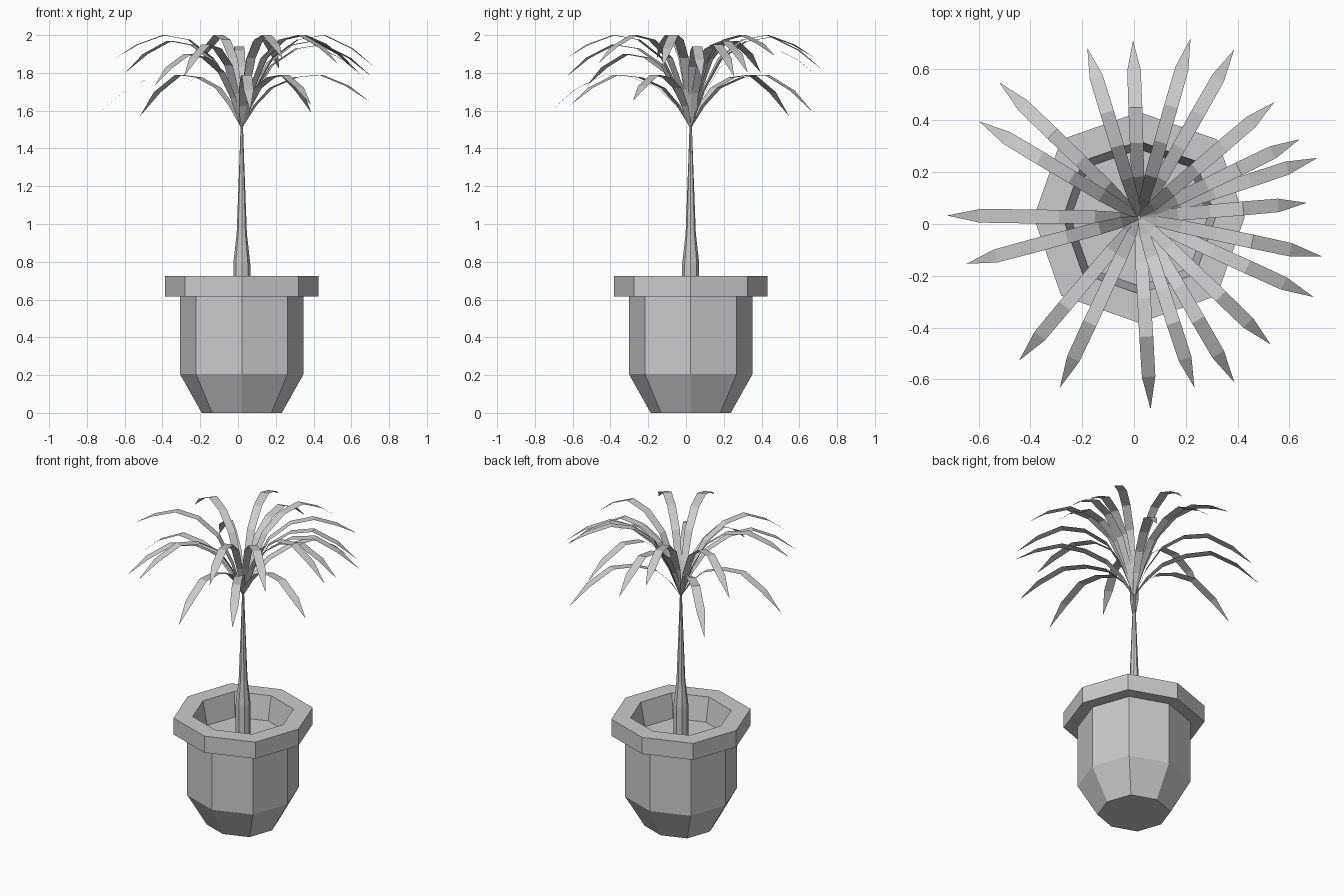
import bpy, bmesh, math
from mathutils import Vector

cube = bpy.data.objects.get("Cube")
if cube:
    bpy.data.objects.remove(cube)

CENTRE = Vector((0.02, 0.025, 0))

grey = bpy.data.materials.new("plain_grey")
grey.use_nodes = True
colour = (0.6, 0.6, 0.6, 1)
grey.diffuse_color = colour
grey.node_tree.nodes["Principled BSDF"].inputs["Base Color"].default_value = colour


def finish(name, bm):
    mesh = bpy.data.meshes.new(name)
    bm.to_mesh(mesh)
    bm.free()
    mesh.materials.append(grey)
    obj = bpy.data.objects.new(name, mesh)
    obj.location = CENTRE
    bpy.context.collection.objects.link(obj)
    return obj


def lathe(name, profile, diagonal=1.0):
    """Eight-sided turned solid; diagonal scales the corner vertices."""
    bm = bmesh.new()
    rings = []
    for r, z in profile:
        ring = []
        for i in range(8):
            a = i * math.pi / 4
            k = r * (diagonal if i % 2 else 1)
            ring.append(bm.verts.new((k * math.cos(a), k * math.sin(a), z)))
        rings.append(ring)
    for low, high in zip(rings, rings[1:]):
        for i in range(8):
            j = (i + 1) % 8
            bm.faces.new((low[i], low[j], high[j], high[i]))
    bm.faces.new(rings[0][::-1])
    bm.faces.new(rings[-1])
    return finish(name, bm)


# Pot with an overhanging rim and sunken soil, then the tapering trunk
lathe("pot", [(0.212, 0), (0.327, 0.205), (0.327, 0.615), (0.407, 0.615),
              (0.407, 0.725), (0.295, 0.725), (0.264, 0.57)], 1.046)
lathe("trunk", [(0.045, 0.565), (0.045, 0.79), (0.027, 0.95),
                (0.012, 1.35), (0.006, 1.53)])

# Leaf shape: fraction of reach, fraction of rise, fraction of droop, half width
SECTIONS = [(0, 0, 0, 0.006), (0.1, 0.41, 0, 0.02), (0.23, 0.75, 0, 0.025),
            (0.42, 0.95, 0, 0.026), (0.62, 1, 0, 0.027), (0.83, 1, 0.42, 0.026)]
BASE = 1.51


def leaf(name, angle, reach, tip):
    a = math.radians(angle)
    out = Vector((math.cos(a), math.sin(a), 0))
    side = Vector((-out.y, out.x, 0))
    # Low leaves share one crest; the others crest just above their tips
    peak = 1.79 if tip < 1.7 else min(2.0, tip + 0.17)
    bm = bmesh.new()
    last = None
    for f, rise, droop, w in SECTIONS:
        mid = out * reach * f
        mid.z = BASE + (peak - BASE) * rise - (peak - tip) * droop
        pair = [bm.verts.new(mid - side * w), bm.verts.new(mid + side * w)]
        if last:
            bm.faces.new((last[0], pair[0], pair[1], last[1]))
        last = pair
    end = out * reach
    end.z = tip
    bm.faces.new((last[0], bm.verts.new(end), last[1]))
    finish(name, bm)


# Crown of leaves: direction, reach, tip height
LEAVES = [(5, 0.65, 1.77), (18.5, 0.725, 1.78), (26, 0.69, 1.8), (40.5, 0.685, 1.89),
          (60.5, 0.745, 1.59), (74, 0.72, 1.82), (92, 0.685, 1.77), (107, 0.685, 1.88),
          (136, 0.75, 1.57), (149, 0.72, 1.8), (179.4, 0.742, 1.6), (195, 0.69, 1.88),
          (230, 0.72, 1.73), (245, 0.725, 1.78), (273.4, 0.742, 1.6), (288, 0.69, 1.88),
          (300, 0.735, 1.63), (316, 0.705, 1.85), (335.5, 0.74, 1.65), (348, 0.72, 1.83)]
for n, spec in enumerate(LEAVES, 1):
    leaf(f"leaf_{n:02d}", *spec)
